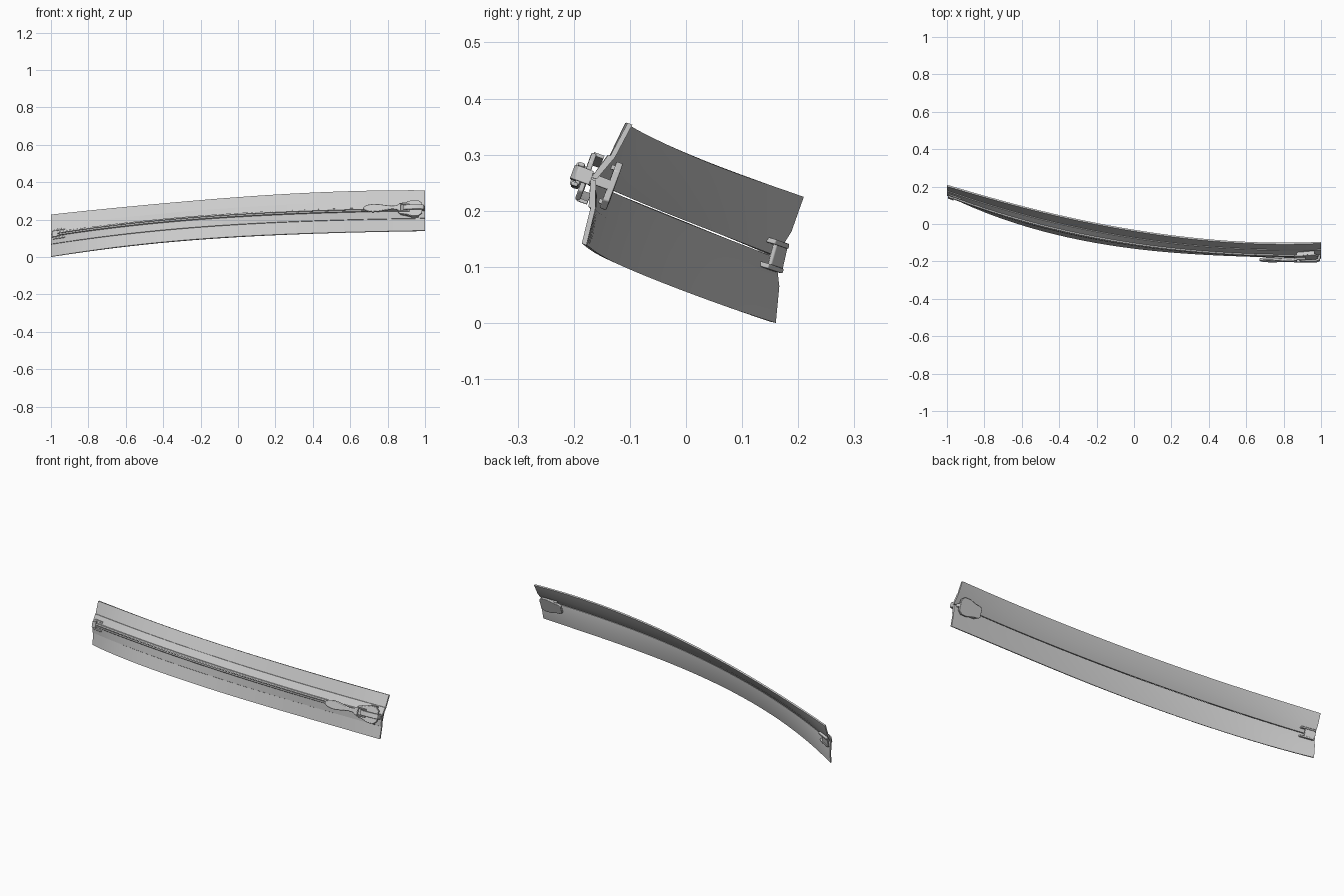
import bpy, bmesh, math
from mathutils import Vector

if "Cube" in bpy.data.objects:
    bpy.data.objects.remove(bpy.data.objects["Cube"])

# colours
def material(name, c):
    m = bpy.data.materials.new(name)
    m.diffuse_color = (c, c, c, 1)
    m.use_nodes = True
    m.node_tree.nodes["Principled BSDF"].inputs["Base Color"].default_value = m.diffuse_color
    return m

GREY = material("light grey", 0.6)

# the two long edges of the bent ribbon, cubic through four stations in x
STATIONS = (-1, -1 / 3, 1 / 3, 1)
TOP = ((.21, .225), (.035, .293), (-.076, .336), (-.095, .355))
BOTTOM = ((.16, .0), (-.07, .078), (-.153, .124), (-.178, .137))

def cubic(table, x):
    p = Vector((0, 0))
    for i, a in enumerate(STATIONS):
        w = 1
        for j, b in enumerate(STATIONS):
            if i != j:
                w *= (x - b) / (a - b)
        p += w * Vector(table[i])
    return p

def place(x, v, n):
    """Point on the ribbon: x along, v across (up), n out of the front."""
    t, b = cubic(TOP, x), cubic(BOTTOM, x)
    across = (t - b).normalized()
    out = Vector((-across.y, across.x))
    p = (t + b) / 2 + across * v + out * n
    return Vector((x, p.x, p.y))

def finish(name, bm, bevel=0):
    bmesh.ops.recalc_face_normals(bm, faces=bm.faces)
    me = bpy.data.meshes.new(name)
    bm.to_mesh(me)
    bm.free()
    me.materials.append(GREY)
    ob = bpy.data.objects.new(name, me)
    bpy.context.collection.objects.link(ob)
    if bevel:
        mod = ob.modifiers.new("bevel", 'BEVEL')
        mod.width, mod.segments = bevel, 2
    bpy.ops.object.select_all(action='DESELECT')
    ob.select_set(True)
    bpy.context.view_layer.objects.active = ob
    bpy.ops.object.shade_smooth_by_angle(angle=math.radians(30))
    return ob

def loft(name, section, x0, x1, steps):
    """Sweep a closed (v, n) section along the ribbon."""
    bm = bmesh.new()
    rings = [[bm.verts.new(place(x0 + (x1 - x0) * i / steps, v, n)) for v, n in section]
             for i in range(steps + 1)]
    k = len(section)
    for a, b in zip(rings, rings[1:]):
        for j in range(k):
            bm.faces.new((a[j], a[(j + 1) % k], b[(j + 1) % k], b[j]))
    bm.faces.new(rings[0])
    bm.faces.new(rings[-1])
    return finish(name, bm)

def prism(name, outline, lo, hi, sideways=False, bevel=0.002):
    """Extrude an (x, v) outline along n, or an (x, n) outline along v."""
    bm = bmesh.new()
    put = (lambda a, b, h: place(a, h, b)) if sideways else place
    r0, r1 = [[bm.verts.new(put(a, b, h)) for a, b in outline] for h in (lo, hi)]
    k = len(outline)
    for j in range(k):
        bm.faces.new((r0[j], r0[(j + 1) % k], r1[(j + 1) % k], r1[j]))
    bm.faces.new(r0)
    bm.faces.new(r1)
    return finish(name, bm, bevel)

def box(name, x0, x1, v0, v1, n0, n1, bevel=0.002):
    return prism(name, [(x0, v0), (x1, v0), (x1, v1), (x0, v1)], n0, n1, False, bevel)

def mirrored(half):
    return half + [(x, -v) for x, v in reversed(half) if v > 0]

# fabric tapes, with a stepped crease, and the tooth bands along the middle
tape = [(.115, 0), (.05, .008), (.0015, .025), (.0015, .035),
        (.049, .021), (.05, .017), (.115, .009)]
band = [(.0015, .033), (.0015, .040), (.009, .039), (.012, .031)]
for side, s in (("upper", 1), ("lower", -1)):
    loft(side + "_tape", [(v * s, n) for v, n in tape], -1, 1, 28)
    loft(side + "_tooth_band", [(v * s, n) for v, n in band], -.97, .94, 28)

# slider plates, side flanges and centre post
shield = mirrored([(.855, .022), (.865, .03), (.90, .034), (.93, .044), (.965, .044), (.985, .028), (.985, .012)])
prism("slider_back_plate", shield, -.010, .002)
prism("slider_front_plate", shield, .040, .049)
for side, s in (("upper", 1), ("lower", -1)):
    flange = [(.87, .024 * s), (.90, .030 * s), (.93, .040 * s), (.965, .040 * s),
              (.965, .046 * s), (.93, .046 * s), (.90, .036 * s), (.87, .030 * s)]
    prism(side + "_slider_flange", flange, .026, .045, bevel=0)
    flange_back = box(side + "_slider_back_lip", .88, .96, .028 * s, .036 * s, -.002, .008, 0)
box("slider_post", .965, .985, -.009, .009, -.004, .045)

# arched bridge that holds the pull
arch = [(.88, .045), (.888, .064), (.90, .070), (.975, .070), (.994, .062), (.998, .034),
        (.986, .034), (.983, .055), (.97, .060), (.905, .060), (.899, .045)]
prism("slider_bridge", arch, -.013, .013, sideways=True)

# pull: leaf-shaped tab, fork arms and cross pin
leaf = mirrored([(.67, .004), (.677, .011), (.692, .018), (.72, .0225), (.75, .021),
                 (.785, .015), (.82, .010), (.848, .011), (.862, .022), (.872, .022)])
prism("pull_tab", leaf, .053, .068, bevel=.004)
for side, s in (("upper", 1), ("lower", -1)):
    box(side + "_pull_arm", .868, .918, .015 * s, .022 * s, .053, .065)
box("pull_pin", .906, .916, -.018, .018, .051, .059)

# box stop wrapped round the other end
box("stop_back_plate", -.995, -.945, -.026, .026, .006, .014)
box("stop_front_plate", -.995, -.965, -.017, .017, .034, .044)
for side, s in (("upper", 1), ("lower", -1)):
    box(side + "_stop_hook", -.99, -.925, .018 * s, .027 * s, .002, .034)
